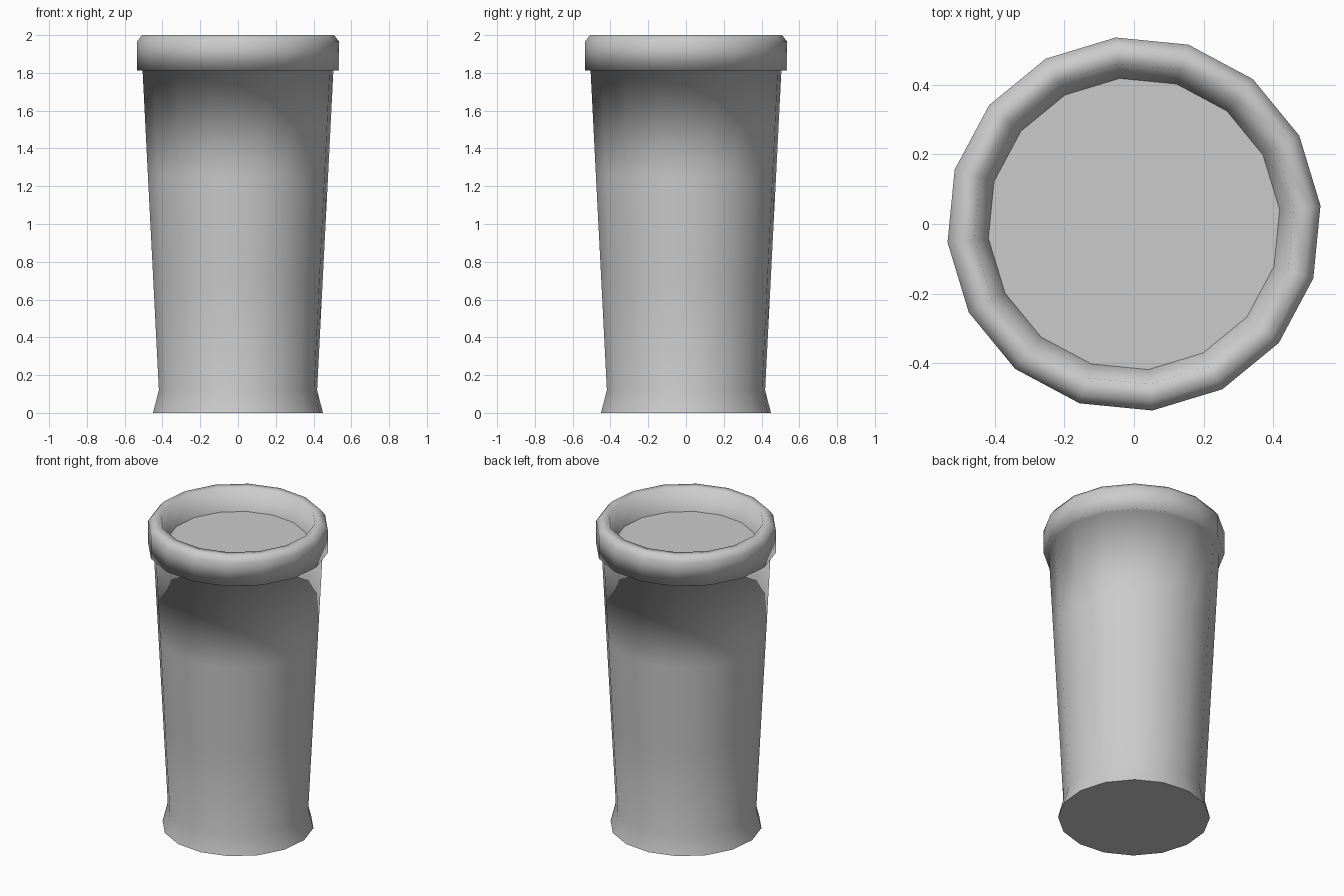
import bpy, bmesh, math

if "Cube" in bpy.data.objects:
    bpy.data.objects.remove(bpy.data.objects["Cube"])

SIDES = 16
OFFSET = math.radians(5.625)

# Profile (radius, height) from the base up, over the rim and down to the liquid level
profile = [
    (0.452, 0.0), (0.421, 0.12), (0.450, 0.69), (0.479, 1.25), (0.508, 1.82),
    (0.538, 1.812), (0.538, 1.965), (0.511, 2.0), (0.462, 2.0), (0.42, 1.86),
]

bm = bmesh.new()
rings = []
for r, z in profile:
    rings.append([bm.verts.new((r * math.cos(OFFSET + i * math.tau / SIDES),
                                r * math.sin(OFFSET + i * math.tau / SIDES), z))
                  for i in range(SIDES)])

# Walls, smooth all the way round
for low, high in zip(rings, rings[1:]):
    for i in range(SIDES):
        j = (i + 1) % SIDES
        bm.faces.new((low[i], low[j], high[j], high[i])).smooth = True

# Flat underside and flat inner surface, with crisp borders
bottom = bm.faces.new(list(reversed(rings[0])))
inside = bm.faces.new(rings[-1])
for face in (bottom, inside):
    face.smooth = False
    for edge in face.edges:
        edge.smooth = False

mesh = bpy.data.meshes.new("tumbler")
bm.to_mesh(mesh)
bm.free()
tumbler = bpy.data.objects.new("tumbler", mesh)
bpy.context.collection.objects.link(tumbler)
